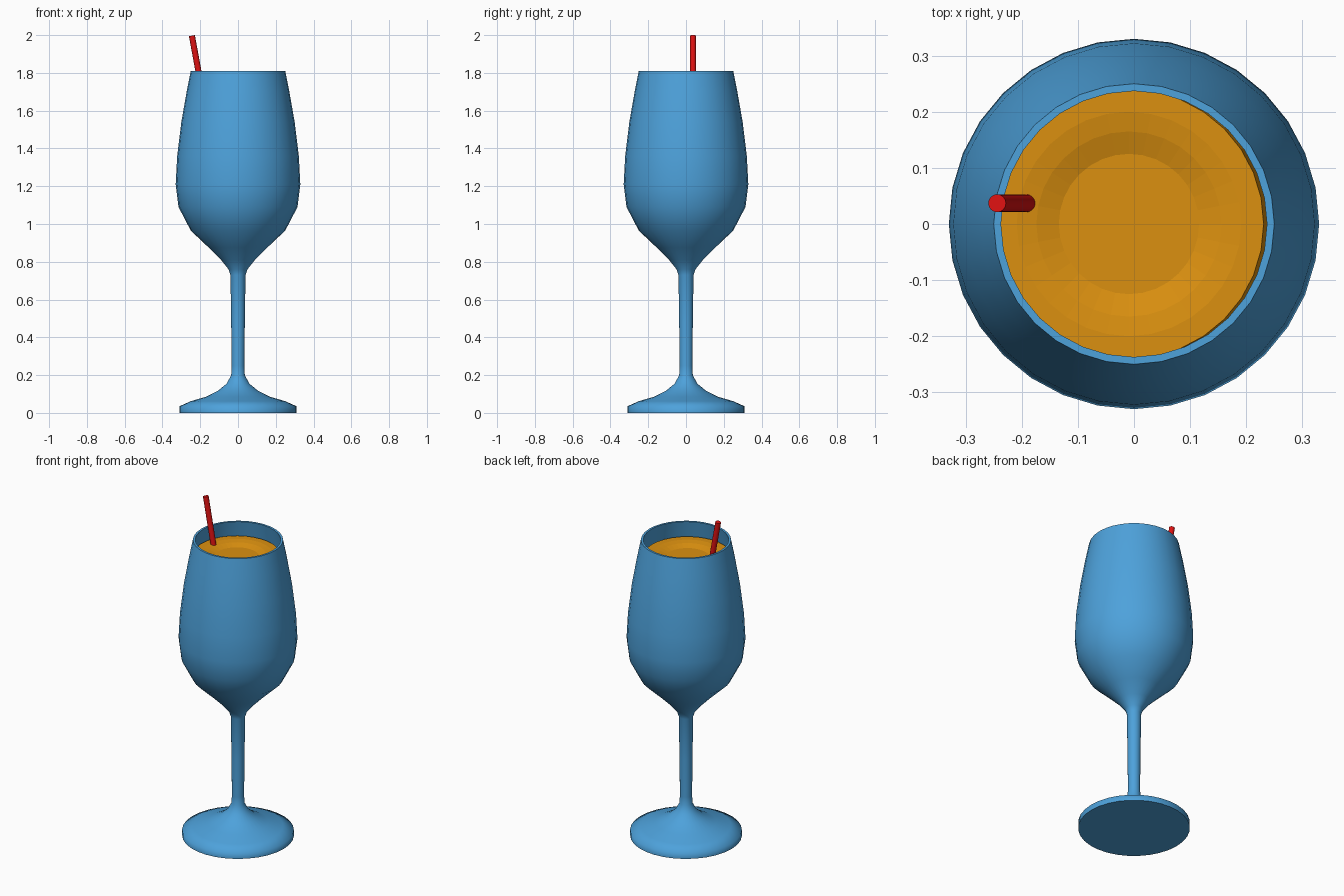
import bpy
import bmesh
import math
from mathutils import Vector

cube = bpy.data.objects.get("Cube")
if cube:
    bpy.data.objects.remove(cube, do_unlink=True)

SEGMENTS = 32


def material(name, rgb):
    mat = bpy.data.materials.new(name)
    mat.use_nodes = True
    mat.diffuse_color = (*rgb, 1)
    bsdf = mat.node_tree.nodes["Principled BSDF"]
    bsdf.inputs["Base Color"].default_value = (*rgb, 1)
    return mat


def add_object(name, bm, mat, smooth_angle=None):
    bmesh.ops.recalc_face_normals(bm, faces=bm.faces)
    mesh = bpy.data.meshes.new(name)
    bm.to_mesh(mesh)
    bm.free()
    mesh.materials.append(mat)
    obj = bpy.data.objects.new(name, mesh)
    bpy.context.collection.objects.link(obj)
    if smooth_angle:
        bpy.ops.object.select_all(action='DESELECT')
        obj.select_set(True)
        bpy.context.view_layer.objects.active = obj
        bpy.ops.object.shade_smooth_by_angle(angle=math.radians(smooth_angle))
    return obj


def lathe(name, profile, mat, smooth_angle=None):
    """Revolve a radius/height profile around the z axis."""
    bm = bmesh.new()
    verts = [bm.verts.new((r, 0, z)) for r, z in profile]
    edges = [bm.edges.new(pair) for pair in zip(verts, verts[1:])]
    bmesh.ops.spin(bm, geom=verts + edges, cent=(0, 0, 0), axis=(0, 0, 1),
                   angle=math.tau, steps=SEGMENTS)
    bmesh.ops.remove_doubles(bm, verts=bm.verts, dist=0.0005)
    return add_object(name, bm, mat, smooth_angle)


blue = material("blue glass", (0.075, 0.36, 0.71))
orange = material("orange drink", (0.71, 0.28, 0.005))
red = material("red straw", (0.74, 0.006, 0.006))

# Goblet: foot, stem, bowl outside, rim, then bowl inside
foot = [(0, 0), (0.31, 0), (0.31, 0.035), (0.25, 0.062), (0.17, 0.085),
        (0.105, 0.118), (0.06, 0.155), (0.036, 0.2)]
stem = [(0.034, 0.25), (0.036, 0.48), (0.04, 0.73)]
bowl = [(0.05, 0.76), (0.09, 0.81), (0.155, 0.875), (0.25, 0.965),
        (0.315, 1.09), (0.33, 1.21), (0.322, 1.36), (0.3, 1.54),
        (0.272, 1.7), (0.25, 1.81)]
inside = [(r - 0.013, z) for r, z in reversed(bowl[1:])] + [(0, 0.8)]
lathe("goblet", foot + stem + bowl + inside, blue, 76)

# Drink with a shallow dished surface
drink_profile = [(0, 0.87), (0.12, 0.9), (0.215, 0.98), (0.28, 1.1),
                 (0.3, 1.22), (0.29, 1.36), (0.268, 1.54), (0.24, 1.72),
                 (0.2, 1.72), (0.165, 1.715), (0.125, 1.703), (0, 1.703)]
drink = lathe("drink", drink_profile, orange)
drink.location.x = -0.009

# Leaning straw
top = Vector((-0.244, 0.037, 1.997))
bottom = Vector((-0.07, 0.037, 1.05))
axis = top - bottom
bm = bmesh.new()
bmesh.ops.create_cone(bm, cap_ends=True, segments=16, radius1=0.016,
                      radius2=0.016, depth=axis.length)
straw = add_object("straw", bm, red, 40)
straw.location = (top + bottom) / 2
straw.rotation_euler = axis.to_track_quat('Z', 'Y').to_euler()
